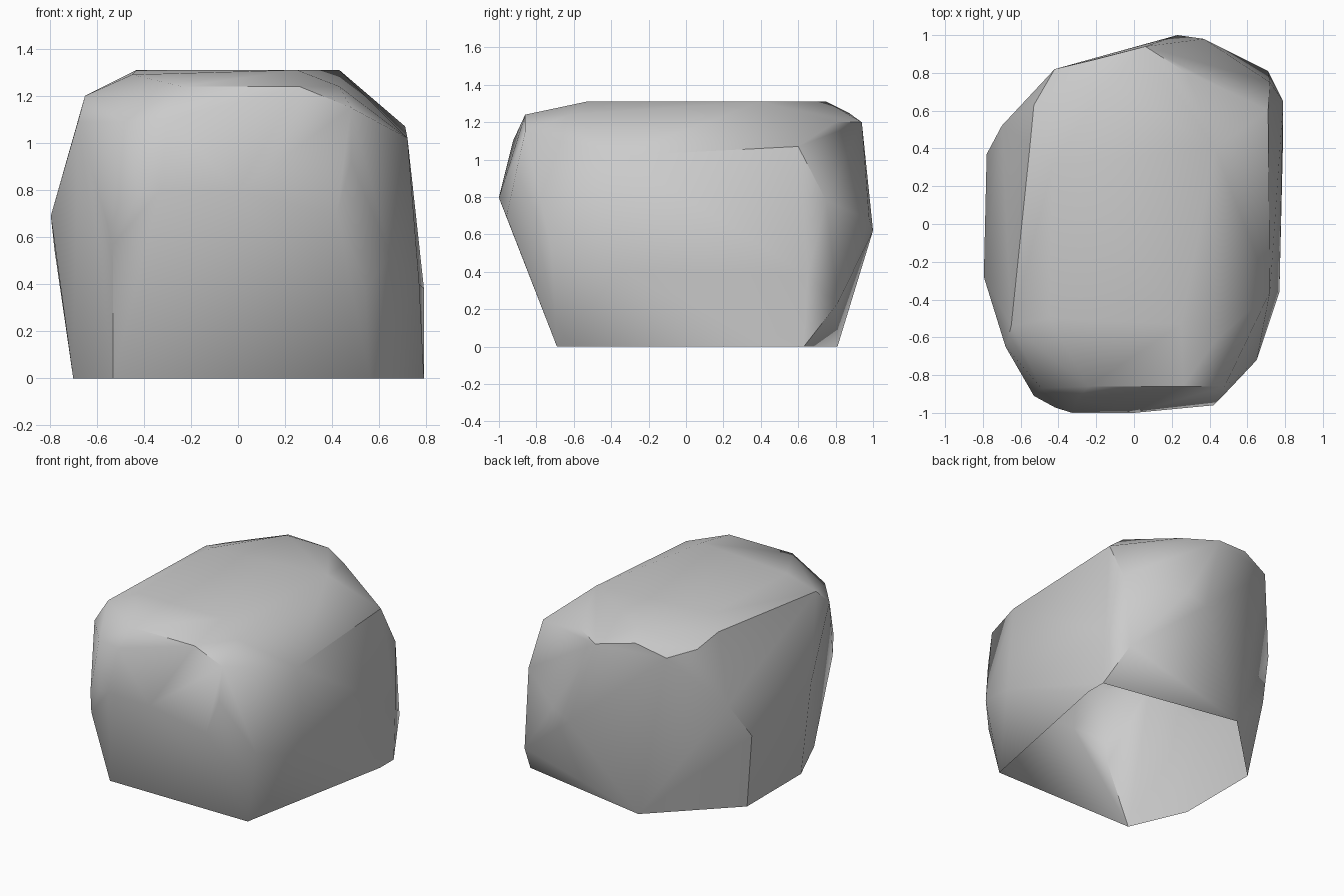
import bpy, bmesh, math

if "Cube" in bpy.data.objects:
    bpy.data.objects.remove(bpy.data.objects["Cube"])

# Boulder corners, grouped by height; the stone is their convex hull
base = [(.56, -.69), (.79, .48), (.79, .63), (-.19, .81),
        (-.70, .31), (-.70, -.30), (-.53, -.69)]
front = [(-.53, -.90, .57), (-.53, -.91, .72), (-.42, -.97, .78), (-.33, -1, .80),
         (0, -1, .795), (.42, -.96, .695), (.54, -.82, .38), (.48, -.90, .92),
         (.48, -.86, 1.15), (.26, -.86, 1.24), (-.24, -.86, 1.24),
         (-.49, -.87, 1.09), (-.30, -.925, 1.10)]
sides = [(.65, -.72, .52), (.77, -.36, .40), (.72, -.36, 1.02), (.71, .60, 1.07),
         (.79, .65, .38), (.72, .75, .78), (-.795, -.28, .69), (-.78, .37, .55),
         (-.70, .52, .80), (-.68, -.65, 1.09), (-.65, -.54, 1.20)]
back = [(.71, .81, .23), (.23, 1, .62), (.37, .98, .68), (.12, .95, 1.06),
        (.06, .94, 1.20), (-.21, .87, 1.25), (-.42, .82, 1.18)]
top = [(.43, -.62, 1.24), (.43, .40, 1.31), (.28, .80, 1.20), (-.14, .75, 1.31),
       (-.43, .31, 1.31), (-.55, .42, 1.25), (-.53, .63, 1.20),
       (-.45, -.50, 1.29), (.25, -.53, 1.31)]

# Wrap the corners
bm = bmesh.new()
for p in [(x, y, 0) for x, y in base] + front + sides + back + top:
    bm.verts.new(p)
bmesh.ops.convex_hull(bm, input=bm.verts[:])

# Open underside
under = [f for f in bm.faces if all(v.co.z < .001 for v in f.verts)]
bmesh.ops.delete(bm, geom=under, context='FACES')
bmesh.ops.delete(bm, geom=[v for v in bm.verts if not v.link_faces], context='VERTS')

# Merge nearly flat triangles into facets
bmesh.ops.dissolve_limit(bm, angle_limit=math.radians(3), verts=bm.verts[:], edges=bm.edges[:])
bmesh.ops.recalc_face_normals(bm, faces=bm.faces[:])

mesh = bpy.data.meshes.new("boulder")
bm.to_mesh(mesh)
bm.free()
boulder = bpy.data.objects.new("boulder", mesh)
bpy.context.collection.objects.link(boulder)
bpy.context.view_layer.objects.active = boulder
boulder.select_set(True)
bpy.ops.object.shade_smooth_by_angle(angle=math.radians(40))
